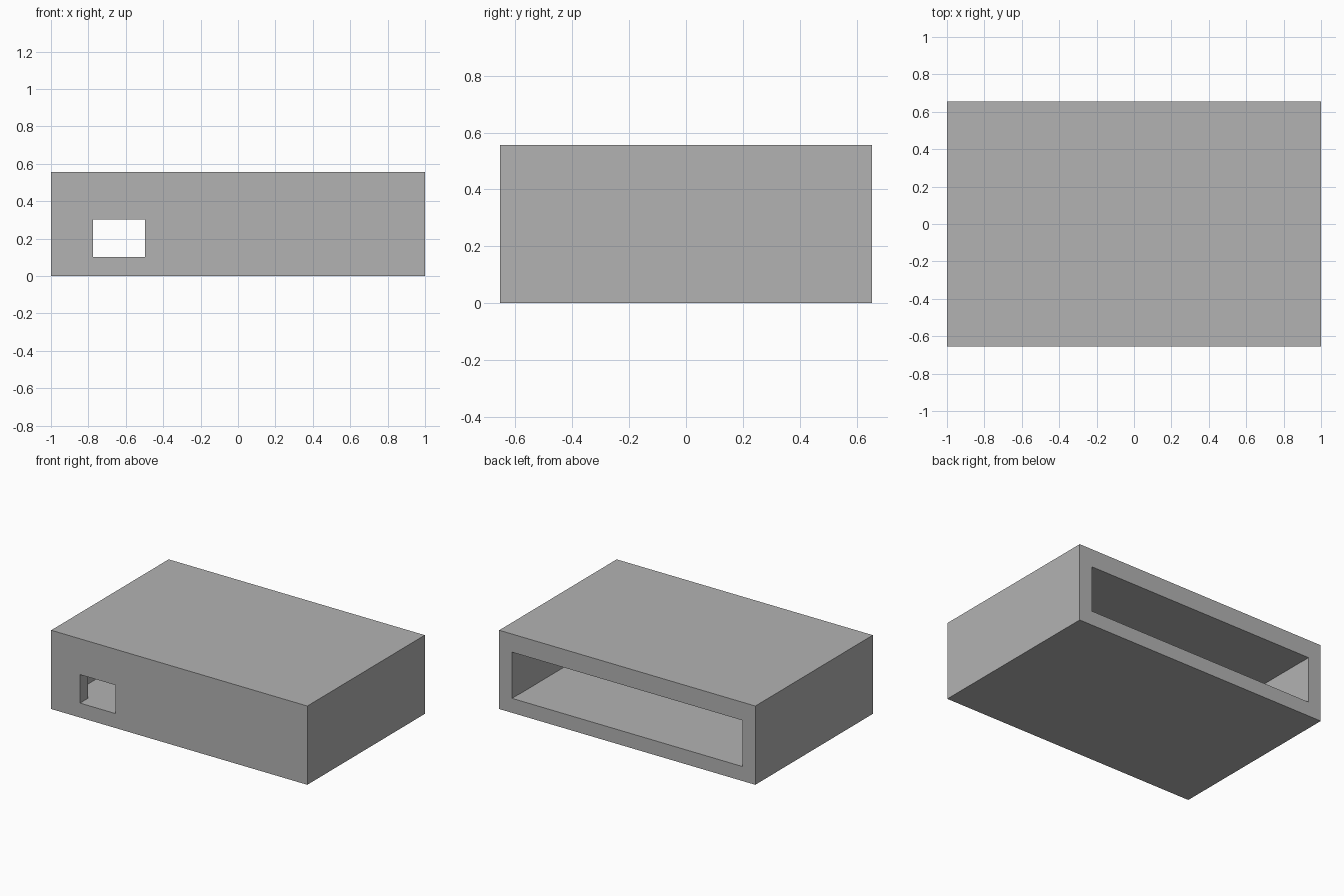
import bpy

default = bpy.data.objects.get("Cube")
if default:
    bpy.data.objects.remove(default, do_unlink=True)

grey = bpy.data.materials.new("plain_grey")
grey.use_nodes = True
colour = (0.45, 0.45, 0.45, 1)
grey.diffuse_color = colour
grey.node_tree.nodes["Principled BSDF"].inputs["Base Color"].default_value = colour


def box(name, low, high):
    """Axis-aligned box between two corners."""
    bpy.ops.mesh.primitive_cube_add(size=1)
    obj = bpy.context.object
    obj.name = name
    for v in obj.data.vertices:
        v.co = [l if c < 0 else h for c, l, h in zip(v.co, low, high)]
    obj.data.materials.append(grey)
    return obj


def cut(target, cutter):
    """Subtract the cutter from the target, then discard it."""
    cutter.hide_render = True
    mod = target.modifiers.new("cut", 'BOOLEAN')
    mod.operation = 'DIFFERENCE'
    mod.solver = 'EXACT'
    mod.object = cutter
    bpy.context.view_layer.objects.active = target
    bpy.ops.object.modifier_apply(modifier=mod.name)
    bpy.data.objects.remove(cutter, do_unlink=True)


# Outer case
case = box("hollow_case", (-1, -0.655, 0), (1, 0.655, 0.556))

# Inner chamber, slightly wider than the openings that lead into it
cut(case, box("chamber_cutter", (-0.903, -0.567, 0.098), (0.903, 0.58, 0.432)))

# Wide slot in the back wall
cut(case, box("back_slot_cutter", (-0.9, 0.4, 0.102), (0.9, 0.8, 0.428)))

# Small window in the front wall
cut(case, box("front_window_cutter", (-0.775, -0.8, 0.102), (-0.497, -0.4, 0.303)))
